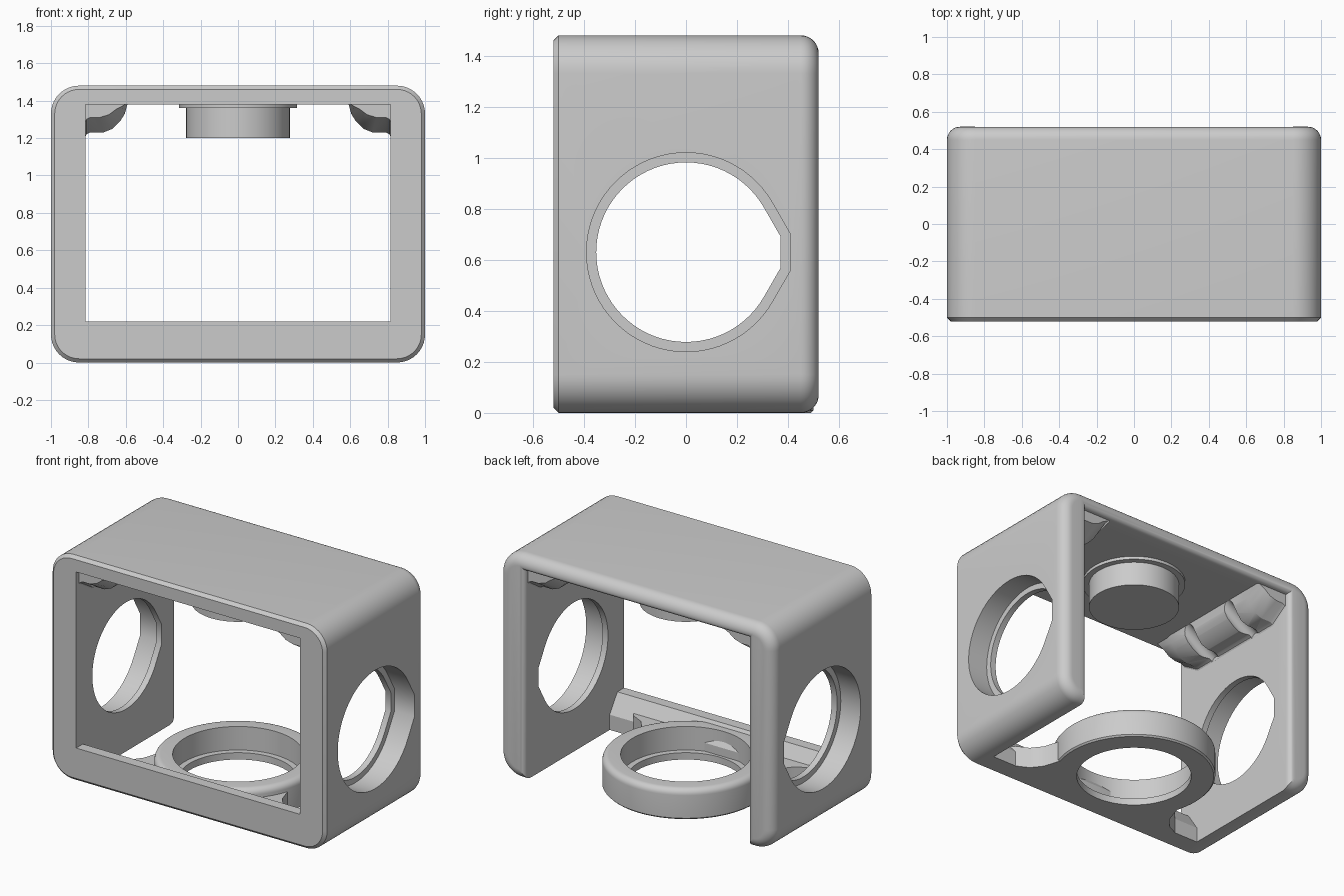
import bpy, bmesh, math
from math import cos, sin, pi, radians

if "Cube" in bpy.data.objects:
    bpy.data.objects.remove(bpy.data.objects["Cube"])

grey = bpy.data.materials.new("plain_grey")
grey.use_nodes = True
grey.diffuse_color = (0.6, 0.6, 0.6, 1)
grey.node_tree.nodes["Principled BSDF"].inputs["Base Color"].default_value = (0.6, 0.6, 0.6, 1)

HALF_D, TOP, ROOF, INNER = 0.52, 1.48, 1.38, 0.815
HOLE_Z = 0.63


def loft(name, sections, closed=False):
    """Skin matching rings of points; cap the ends unless closed."""
    bm = bmesh.new()
    rings = [[bm.verts.new(p) for p in s] for s in sections]
    pairs = list(zip(rings, rings[1:]))
    if closed:
        pairs.append((rings[-1], rings[0]))
    else:
        bm.faces.new(rings[0])
        bm.faces.new(rings[-1])
    for a, b in pairs:
        for i in range(len(a)):
            j = (i + 1) % len(a)
            bm.faces.new((a[i], a[j], b[j], b[i]))
    bmesh.ops.recalc_face_normals(bm, faces=bm.faces)
    mesh = bpy.data.meshes.new(name)
    bm.to_mesh(mesh)
    bm.free()
    mesh.materials.append(grey)
    ob = bpy.data.objects.new(name, mesh)
    bpy.context.collection.objects.link(ob)
    return ob


def along_y(outline, y):
    return [(x, y, z) for x, z in outline]


def along_x(outline, x):
    return [(x, y, z) for y, z in outline]


def along_z(outline, z):
    return [(x, y, z) for x, y in outline]


def circle(r, n=72):
    return [(r * cos(2 * pi * i / n), r * sin(2 * pi * i / n)) for i in range(n)]


def cylinder(name, r, z0, z1):
    return loft(name, [along_z(circle(r), z) for z in (z0, z1)])


def cut(ob, cutters):
    """Subtract each cutter and bake the result."""
    for c in cutters:
        c.hide_render = True
        mod = ob.modifiers.new("cut", "BOOLEAN")
        mod.operation, mod.solver, mod.object = "DIFFERENCE", "EXACT", c
        deps = bpy.context.evaluated_depsgraph_get()
        mesh = bpy.data.meshes.new_from_object(ob.evaluated_get(deps))
        ob.modifiers.clear()
        ob.data = mesh
        bpy.data.objects.remove(c)


def rounded_box(inset, r=0.15, n=10):
    """Front outline with round corners, shrunk by inset."""
    pts = []
    centres = [(1 - r, TOP - r), (r - 1, TOP - r), (r - 1, r), (1 - r, r)]
    for k, (cx, cz) in enumerate(centres):
        for i in range(n + 1):
            a = (k + i / n) * pi / 2
            pts.append((cx + (r - inset) * cos(a), cz + (r - inset) * sin(a)))
    return pts


def rectangle(x, z0, z1):
    return [(-x, z0), (x, z0), (x, z1), (-x, z1)]


def teardrop(r):
    """Round hole with a blunt point toward the back."""
    pts = []
    for i in range(61):
        a = radians(30 + 300 * i / 60)
        pts.append((r * cos(a), HOLE_Z + r * sin(a)))
    flat = 0.18 * r
    return pts + [(1.05 * r, HOLE_Z - flat), (1.05 * r, HOLE_Z + flat)]


# Housing: chamfered at the front, rounded at the back
fillet = 0.07
skins = [along_y(rounded_box(0.02), -HALF_D), along_y(rounded_box(0), 0.02 - HALF_D)]
for i in range(9):
    a = i / 8 * pi / 2
    skins.append(along_y(rounded_box(fillet * (1 - cos(a))), HALF_D - fillet * (1 - sin(a))))
housing = loft("housing", skins)

# Window through the front, and the open back and floor with a soft rear edge
window = loft("window_cutter", [along_y(rectangle(INNER, 0.22, ROOF), y) for y in (-0.7, 0.4)])
soft = 0.035
rear = [along_y(rectangle(INNER, -0.5, ROOF), -0.37)]
for i in range(6):
    a = i / 5 * pi / 2
    g = soft * (1 - cos(a))
    rear.append(along_y(rectangle(INNER + g, -0.5, ROOF + g), HALF_D - soft + soft * sin(a)))
rear.append(along_y(rectangle(INNER + soft, -0.5, ROOF + soft), 0.7))
rear = loft("rear_cutter", rear)
slope = [(-0.45, 0.24), (-0.45, 0.22), (-0.37, 0.1), (-0.3, 0.1), (-0.3, 0.24)]
slope = loft("rail_slope_cutter", [along_x(slope, x) for x in (-INNER, INNER)])

# Stepped side holes, with a thin lip on the inside
lip = loft("lip_cutter", [along_x(teardrop(0.352), x) for x in (-1.3, 1.3)])
bores = [loft("bore_cutter", [along_x(teardrop(0.39), s * x) for x in (0.855, 1.3)])
         for s in (-1, 1)]
cut(housing, [window, rear, slope, lip] + bores)

# Floor ring, turned from its cross-section
section = [(0.352, 0), (0.49, 0), (0.5, 0.01)]
for i in range(7):
    a = i / 6 * pi / 2
    section.append((0.46 + 0.04 * cos(a), 0.16 + 0.04 * sin(a)))
section += [(0.39, 0.2), (0.39, 0.045), (0.352, 0.045)]
turns = [2 * pi * i / 96 for i in range(96)]
floor_ring = loft("floor_ring", [[(r * cos(t), r * sin(t), z) for r, z in section]
                                 for t in turns], closed=True)

# Flared web joining the ring to the front rail
side = [(0.68, -0.42), (0.64, -0.37), (0.56, -0.33), (0.505, -0.26), (0.47, -0.15)]
outline = side + [(-x, y) for x, y in reversed(side)]
floor_web = loft("floor_web", [along_z(outline, z) for z in (0, 0.14)])
cut(floor_web, [cylinder("web_cutter", 0.42, -0.1, 0.4)])

# Round boss under the roof
roof_boss = cylinder("roof_boss", 0.277, 1.2, 1.39)
boss_flange = cylinder("boss_flange", 0.315, 1.36, 1.39)

# Upper corner blocks, tapered at both ends, each with two strap channels
deep = [(0.9, 1.19), (0.82, 1.2), (0.81, 1.22), (0.79, 1.23), (0.72, 1.23), (0.67, 1.25),
        (0.63, 1.29), (0.605, 1.33), (0.59, 1.385), (0.9, 1.4)]
shallow = [(0.9, 1.27), (0.82, 1.28), (0.81, 1.3), (0.79, 1.31), (0.74, 1.31), (0.69, 1.325),
           (0.65, 1.355), (0.62, 1.37), (0.59, 1.385), (0.9, 1.4)]
corner_blocks = []
for s, label in ((1, "left"), (-1, "right")):
    mirror = [[(s * x, y, z) for x, y, z in along_y(p, y)]
              for p, y in ((shallow, -0.49), (deep, -0.36), (deep, 0.36), (shallow, 0.48))]
    block = loft(label + "_corner_block", mirror)
    channels = []
    for y in (-0.19, 0.19):
        ends = []
        for x, z in ((0.8, 1.19), (0.56, 1.35)):
            ends.append([(s * (x + 0.55 * u), y + v, z + 0.83 * u) for u, v in circle(0.045, 24)])
        channels.append(loft("channel_cutter", ends))
    cut(block, channels)
    corner_blocks.append(block)

# Smooth curved surfaces while keeping the edges crisp
bpy.ops.object.select_all(action="DESELECT")
for ob in [housing, floor_ring, floor_web, roof_boss, boss_flange] + corner_blocks:
    ob.select_set(True)
bpy.context.view_layer.objects.active = housing
bpy.ops.object.shade_smooth_by_angle(angle=radians(30))
